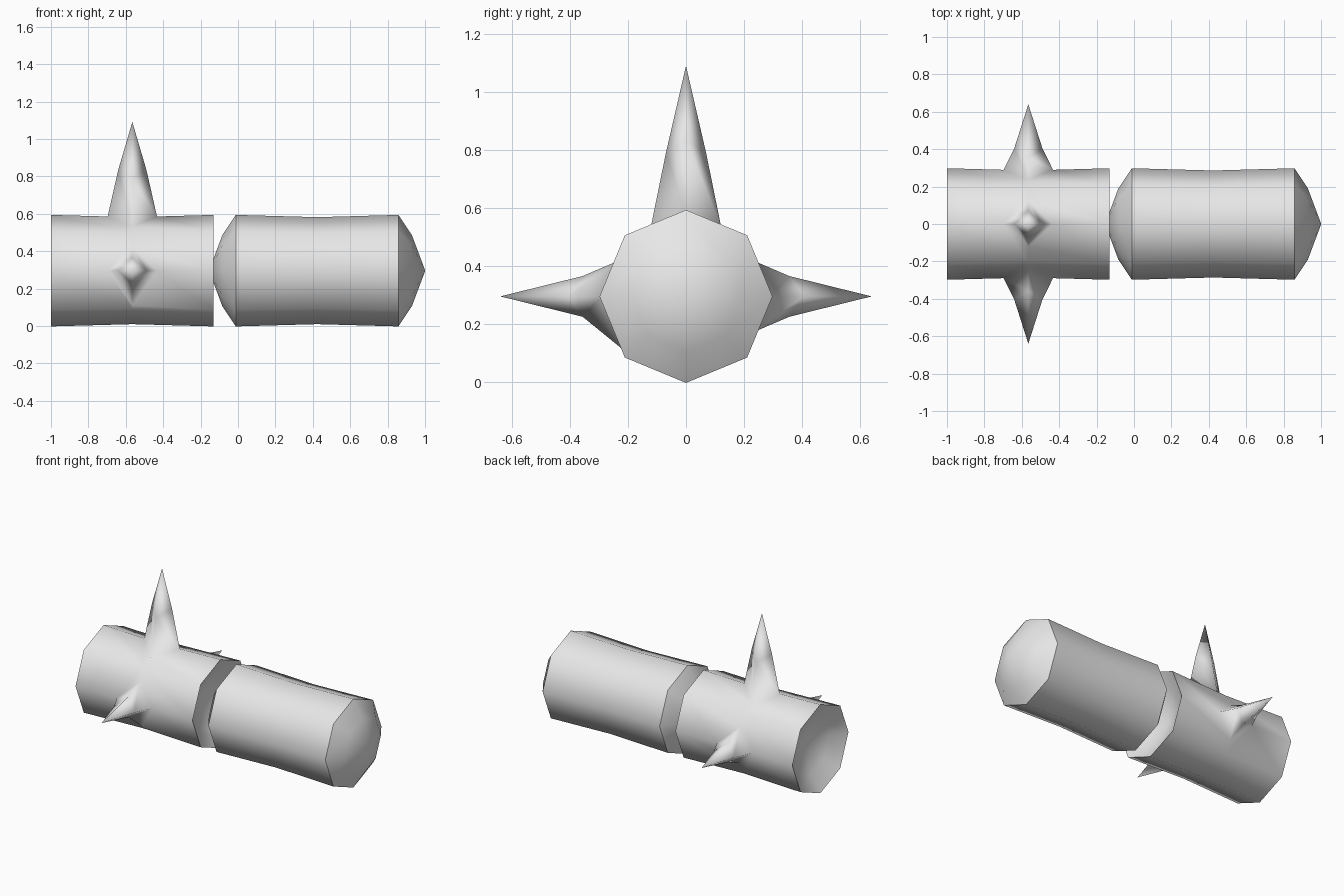
import bpy, bmesh, math
from mathutils import Vector

cube = bpy.data.objects.get("Cube")
if cube:
    bpy.data.objects.remove(cube)

R, WAIST, HALF, DEPTH, AXIS_Z = 0.298, 0.286, 0.435, 0.143, 0.296

grey = bpy.data.materials.new("light_grey")
grey.use_nodes = True
colour = (0.8, 0.8, 0.8, 1)
grey.diffuse_color = colour
grey.node_tree.nodes["Principled BSDF"].inputs["Base Color"].default_value = colour


def ring(bm, x, r):
    """Eight-sided ring around the x axis; vertex 0 at the front, 2 on top."""
    return [bm.verts.new((x, -r * math.cos(a), r * math.sin(a)))
            for a in (k * math.pi / 4 for k in range(8))]


def bridge(bm, a, b):
    for k in range(8):
        n = (k + 1) % 8
        bm.faces.new((a[k], a[n], b[n], b[k]))


def add_cap(bm, rim, x, step):
    """Two-step dome; step is the signed half depth along x."""
    mid = ring(bm, x + step, R * 0.64)
    bridge(bm, rim, mid)
    tip = bm.verts.new((x + 2 * step, 0, 0))
    for k in range(8):
        bm.faces.new((mid[k], mid[(k + 1) % 8], tip))
        edge = bm.edges.get((rim[k], rim[(k + 1) % 8]))
        edge.smooth = False


def add_spike(bm, vert, rise, tip_radius):
    """Cut a diamond around a waist vertex and pull it out to a point."""
    out = Vector((0, vert.co.y, vert.co.z)).normalized()
    made = bmesh.ops.bevel(bm, geom=[vert], offset=0.132, offset_type='OFFSET',
                           segments=1, profile=0.5, affect='VERTICES')
    base = max(made["faces"], key=lambda f: f.calc_center_median().dot(out))
    if out.y < -0.9:
        # The front spike flares down to the next corner of the log
        low = min(base.verts, key=lambda v: v.co.z)
        low.co.y, low.co.z = -0.215, -0.185
    ext = bmesh.ops.extrude_face_region(bm, geom=[base])
    face = next(g for g in ext["geom"] if isinstance(g, bmesh.types.BMFace))
    if base.is_valid:
        bm.faces.remove(base)
    for v in face.verts:
        along = v.co.dot(out)
        side = v.co - out * along
        side.x *= 0.57
        tangent = Vector((0, side.y, side.z))
        if tangent.length > 0.01:
            side = Vector((side.x, 0, 0)) + tangent.normalized() * 0.07
            along = R * 0.81
        v.co = side + out * (along + rise)
    centre = bmesh.ops.poke(bm, faces=[face])["verts"][0]
    centre.co = out * tip_radius


def build_log(name, x, left_step, right_step, spikes=()):
    bm = bmesh.new()
    start, waist, end = ring(bm, -HALF, R), ring(bm, 0, WAIST), ring(bm, HALF, R)
    bridge(bm, start, waist)
    bridge(bm, waist, end)
    add_cap(bm, start, -HALF, left_step)
    add_cap(bm, end, HALF, right_step)
    for k, rise, tip in spikes:
        add_spike(bm, waist[k], rise, tip)
    bmesh.ops.recalc_face_normals(bm, faces=bm.faces)
    for f in bm.faces:
        f.smooth = True
    mesh = bpy.data.meshes.new(name)
    bm.to_mesh(mesh)
    bm.free()
    mesh.materials.append(grey)
    obj = bpy.data.objects.new(name, mesh)
    obj.location = (x, 0, AXIS_Z)
    bpy.context.collection.objects.link(obj)


# Plain log with domed ends
build_log("domed_log", 0.423, -DEPTH / 2, DEPTH / 2)

# Spiked log with hollowed ends: front, top and back spikes
build_log("spiked_log", -0.565, DEPTH / 2, -DEPTH / 2,
          [(0, 0.115, 0.64), (2, 0.25, 0.795), (4, 0.115, 0.64)])
